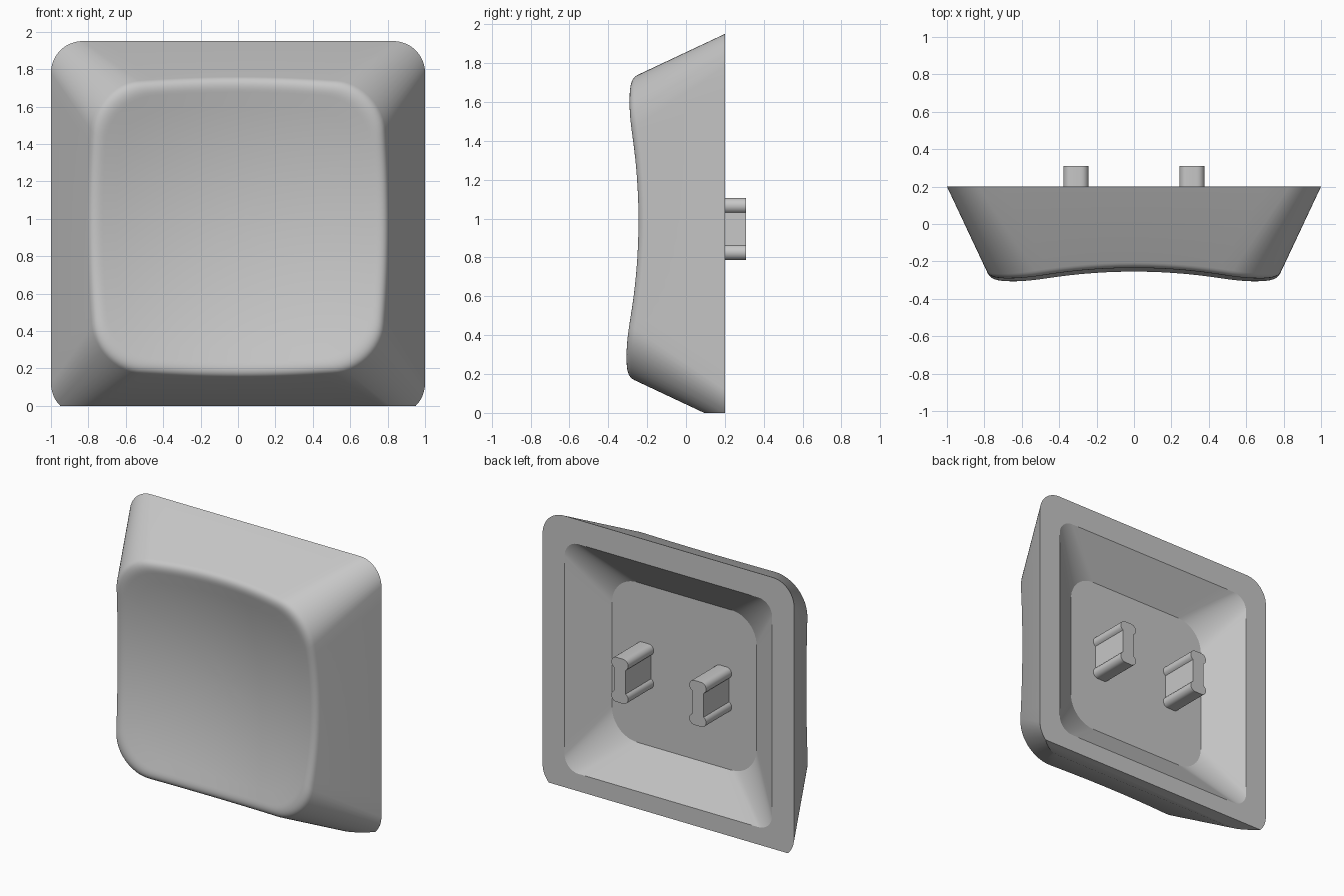
import bpy, bmesh, math
from mathutils import Vector

old = bpy.data.objects.get("Cube")
if old:
    bpy.data.objects.remove(old, do_unlink=True)

MID = 0.95      # height of the cap's centre
BACK = 0.2      # depth of the back rim
SIDE, ARC = 14, 12

grey = bpy.data.materials.new("plain grey")
grey.use_nodes = True
grey.diffuse_color = (0.57, 0.57, 0.57, 1)
grey.node_tree.nodes["Principled BSDF"].inputs["Base Color"].default_value = (0.57, 0.57, 0.57, 1)


def finish(name, bm):
    bmesh.ops.recalc_face_normals(bm, faces=bm.faces)
    mesh = bpy.data.meshes.new(name)
    bm.to_mesh(mesh)
    bm.free()
    mesh.materials.append(grey)
    obj = bpy.data.objects.new(name, mesh)
    bpy.context.collection.objects.link(obj)
    bpy.ops.object.select_all(action='DESELECT')
    obj.select_set(True)
    bpy.context.view_layer.objects.active = obj
    bpy.ops.object.shade_smooth_by_angle(angle=math.radians(28))
    return obj


def square_point(k, half, radius):
    """Point k on a rounded square, as x and z about the centre."""
    corner, i = divmod(k, SIDE + ARC)
    flat = half - radius
    if i <= ARC:
        a = math.pi / 2 * i / ARC
        x, z = flat + radius * math.cos(a), flat + radius * math.sin(a)
    else:
        x, z = flat - 2 * flat * (i - ARC) / SIDE, half
    for _ in range(corner):
        x, z = -z, x
    return x, z


def wall(k, y):
    """Sloping outer wall at depth y."""
    t = BACK - y
    x, z = square_point(k, 1 - 0.47 * t, 0.17 + 0.2 * t)
    return Vector((x, y, z))


def dish(x, z):
    return -0.14 - 0.19 * (x * x + z * z) + 0.015 * z


def front_profile(k):
    """Points from the wall, over the rounded rim, to the dish."""
    y = -0.25
    for _ in range(20):
        p = wall(k, y)
        y = dish(p.x, p.z)
    rim, low = wall(k, y), wall(k, y + 0.04)
    x, z = rim.x * 0.92, rim.z * 0.92
    inner = Vector((x, dish(x, z), z))
    pts = []
    for i in range(9):
        t = i / 8
        pts.append(low * (1 - t) ** 2 + rim * 2 * t * (1 - t) + inner * t * t)
    for i in range(9, 0, -1):
        s = i / 10
        pts.append(Vector((x * s, dish(x * s, z * s), z * s)))
    return pts


# Cap shell: cavity floor, cavity wall, back rim, outer wall, rim, dish
bm = bmesh.new()
count = 4 * (SIDE + ARC)
columns = []
for k in range(count):
    pts = []
    for half, radius, y in ((0.575, 0.2, 0.02), (0.825, 0.11, BACK)):
        x, z = square_point(k, half, radius)
        pts.append(Vector((x, y, z)))
    pts += [wall(k, BACK)] + front_profile(k)
    columns.append([bm.verts.new(p + Vector((0, 0, MID))) for p in pts])
centre = bm.verts.new((0, dish(0, 0), MID))
for k in range(count):
    a, b = columns[k], columns[(k + 1) % count]
    for i in range(len(a) - 1):
        bm.faces.new((a[i], b[i], b[i + 1], a[i + 1]))
    bm.faces.new((a[-1], b[-1], centre))
    # Crisp edges around the cavity and the back rim
    for i in range(3):
        bm.edges.get((a[i], b[i])).smooth = False
bm.faces.new([c[0] for c in columns])

# Flat underside
bmesh.ops.bisect_plane(bm, geom=bm.verts[:] + bm.edges[:] + bm.faces[:],
                       plane_co=(0, 0, 0), plane_no=(0, 0, -1), clear_outer=True)
bmesh.ops.holes_fill(bm, edges=[e for e in bm.edges if e.is_boundary], sides=0)
finish("cap_shell", bm)

# Two clip pegs with a rounded bar at each end
quarter = []
for i in range(11):
    a = math.radians(90 - 15 * i)
    quarter.append((0.027 + 0.04 * math.cos(a), 0.12 + 0.04 * math.sin(a)))
outline = quarter + [(x, -z) for x, z in reversed(quarter)]
outline += [(-x, -z) for x, z in outline]
for name, cx in (("left_peg", 0.31), ("right_peg", -0.31)):
    bm = bmesh.new()
    face = bm.faces.new([bm.verts.new((cx + x, 0.0, MID - 0.004 + z)) for x, z in outline])
    out = bmesh.ops.extrude_face_region(bm, geom=[face])
    tip = [v for v in out["geom"] if isinstance(v, bmesh.types.BMVert)]
    bmesh.ops.translate(bm, verts=tip, vec=(0, 0.31, 0))
    finish(name, bm)
